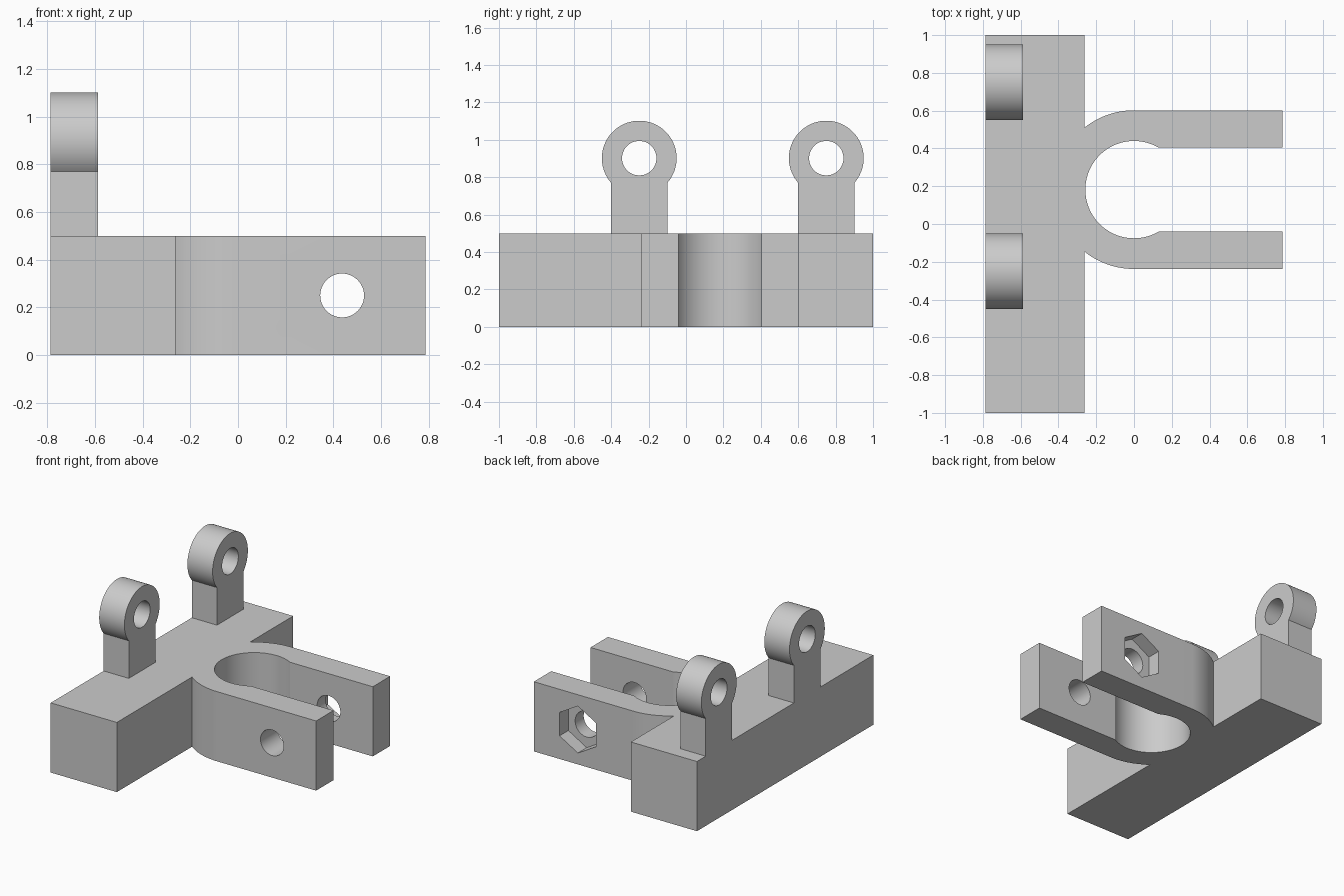
import bpy, bmesh, math
from mathutils import Matrix, Vector

default = bpy.data.objects.get("Cube")
if default:
    bpy.data.objects.remove(default, do_unlink=True)

grey = bpy.data.materials.new("light grey")
grey.use_nodes = True
grey.diffuse_color = (0.6, 0.6, 0.6, 1)
grey.node_tree.nodes["Principled BSDF"].inputs["Base Color"].default_value = (0.6, 0.6, 0.6, 1)

HALF_X = 0.787        # half length of the whole part
BAR_X = -0.262        # inner face of the bar
HEIGHT = 0.5
FORK_Y = 0.182        # centre line of the fork
OUTER, INNER, SLOT = 0.42, 0.2575, 0.223


def arc(cx, cy, r, start, end, steps):
    """Points on an arc, angles in radians."""
    angles = [start + (end - start) * i / steps for i in range(steps + 1)]
    return [(cx + r * math.cos(a), cy + r * math.sin(a)) for a in angles]


def extrude(name, points, direction):
    """Solid made by sweeping a closed 3D outline along a direction."""
    bm = bmesh.new()
    face = bm.faces.new([bm.verts.new(p) for p in points])
    swept = bmesh.ops.extrude_face_region(bm, geom=[face])["geom"]
    moved = [v for v in swept if isinstance(v, bmesh.types.BMVert)]
    bmesh.ops.translate(bm, verts=moved, vec=Vector(direction))
    bmesh.ops.recalc_face_normals(bm, faces=bm.faces)
    mesh = bpy.data.meshes.new(name)
    bm.to_mesh(mesh)
    bm.free()
    mesh.materials.append(grey)
    obj = bpy.data.objects.new(name, mesh)
    bpy.context.collection.objects.link(obj)
    return obj


def drill(target, centre, axis, radius, depth, sides):
    """Cut a straight hole centred on a point."""
    turn = Matrix.Rotation(math.pi / 2, 4, axis)
    bm = bmesh.new()
    bmesh.ops.create_cone(bm, cap_ends=True, segments=sides, radius1=radius,
                          radius2=radius, depth=depth,
                          matrix=Matrix.Translation(centre) @ turn)
    mesh = bpy.data.meshes.new("hole_cutter")
    bm.to_mesh(mesh)
    bm.free()
    mesh.materials.append(grey)
    cutter = bpy.data.objects.new("hole_cutter", mesh)
    cutter.hide_render = True
    bpy.context.collection.objects.link(cutter)
    cut = target.modifiers.new("hole", "BOOLEAN")
    cut.operation, cut.solver, cut.object = "DIFFERENCE", "EXACT", cutter
    activate(target)
    bpy.ops.object.modifier_apply(modifier=cut.name)
    bpy.data.objects.remove(cutter, do_unlink=True)


def activate(obj):
    bpy.ops.object.select_all(action="DESELECT")
    obj.select_set(True)
    bpy.context.view_layer.objects.active = obj


def finish(obj):
    activate(obj)
    bpy.ops.object.shade_smooth_by_angle(angle=math.radians(20))


# Bar and fork: one flat outline, symmetric about the fork's centre line
joint = math.acos(BAR_X / OUTER)
mouth = math.asin(SLOT / INNER)
lower = arc(0, FORK_Y, OUTER, -joint, -math.pi / 2, 16)
lower += [(HALF_X, FORK_Y - OUTER), (HALF_X, FORK_Y - SLOT)]
upper = [(x, 2 * FORK_Y - y) for x, y in reversed(lower)]
socket = arc(0, FORK_Y, INNER, -mouth, mouth - 2 * math.pi, 64)
outline = [(-HALF_X, -1), (BAR_X, -1)] + lower + socket + upper
outline += [(BAR_X, 1), (-HALF_X, 1)]
body = extrude("forked_body", [(x, y, 0) for x, y in outline], (0, 0, HEIGHT))

# Cross bolt hole through both arms, with a hexagonal nut pocket at the back
BOLT_X = 0.437
drill(body, (BOLT_X, FORK_Y, 0.25), "X", 0.092, 1.2, 48)
drill(body, (BOLT_X, FORK_Y + OUTER, 0.25), "X", 0.168, 0.2, 6)
# Spin check: the pocket's corners point along the arm
finish(body)

# Two hinge lugs: a post running into a round eye
EYE_Z, EYE_R, POST, LUG_W = 0.902, 0.2, 0.15, 0.2
neck = math.acos(POST / EYE_R)
for name, y in (("front_lug", -0.25), ("back_lug", 0.75)):
    profile = [(y - POST, HEIGHT), (y + POST, HEIGHT)]
    profile += arc(y, EYE_Z, EYE_R, -neck, math.pi + neck, 56)
    lug = extrude(name, [(-HALF_X, a, b) for a, b in profile], (LUG_W, 0, 0))
    drill(lug, (-HALF_X + LUG_W / 2, y, EYE_Z), "Y", 0.092, 0.6, 48)
    finish(lug)
